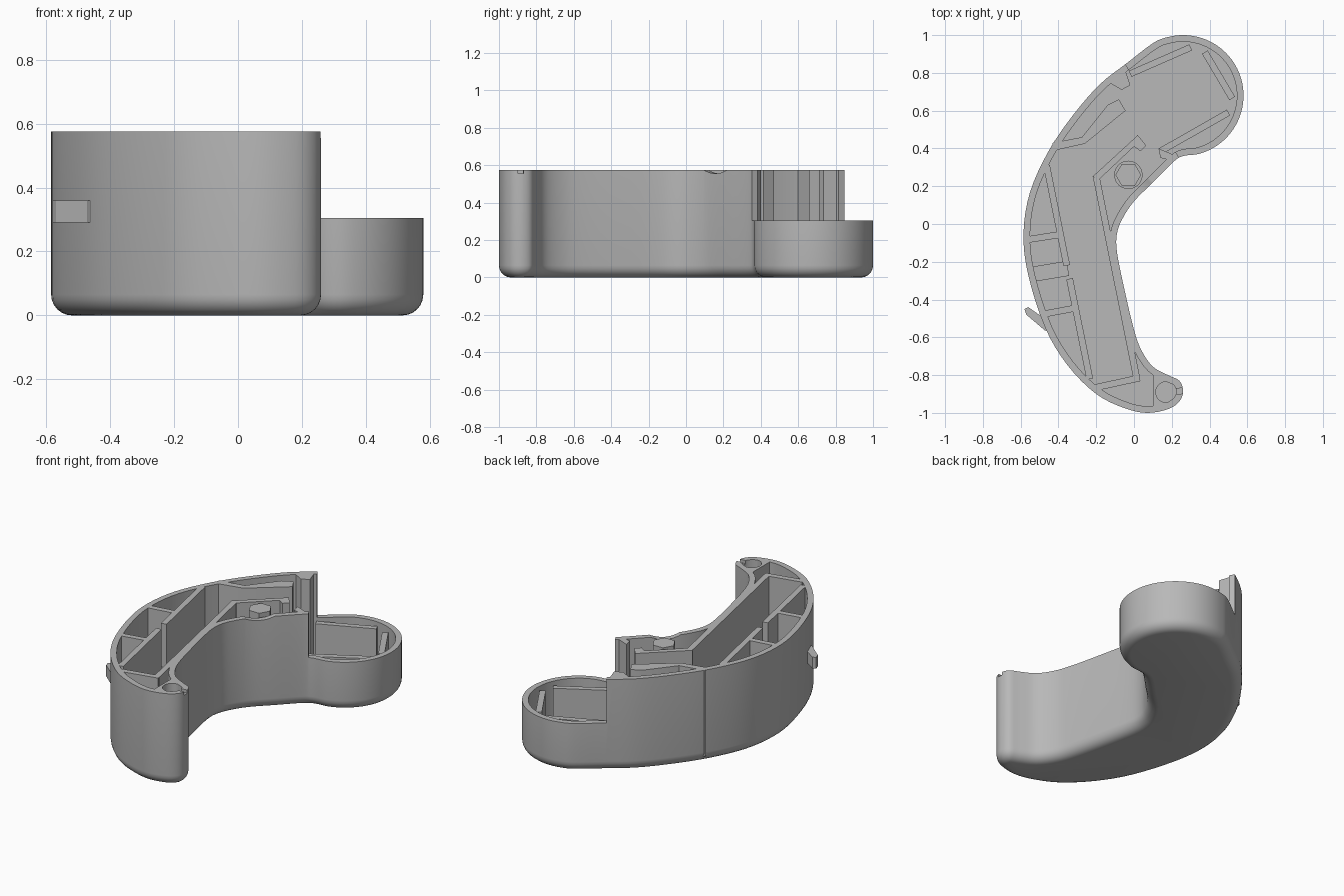
import bpy, bmesh, math
from mathutils import Vector

if "Cube" in bpy.data.objects:
    bpy.data.objects.remove(bpy.data.objects["Cube"])

TALL, LOW, FLOOR, WALL, FILLET = 0.575, 0.305, 0.05, 0.035, 0.065

grey = bpy.data.materials.new("plain_grey")
grey.use_nodes = True
grey.diffuse_color = (0.48, 0.48, 0.48, 1)
grey.node_tree.nodes["Principled BSDF"].inputs["Base Color"].default_value = grey.diffuse_color


def make(name, bm):
    bmesh.ops.recalc_face_normals(bm, faces=bm.faces)
    mesh = bpy.data.meshes.new(name)
    bm.to_mesh(mesh)
    bm.free()
    mesh.materials.append(grey)
    obj = bpy.data.objects.new(name, mesh)
    bpy.context.collection.objects.link(obj)
    return obj


def select(obj):
    bpy.ops.object.select_all(action="DESELECT")
    obj.select_set(True)
    bpy.context.view_layer.objects.active = obj


def loft(name, rings):
    """Closed solid through a stack of matching rings."""
    bm = bmesh.new()
    loops = [[bm.verts.new(p) for p in ring] for ring in rings]
    n = len(loops[0])
    for a, b in zip(loops, loops[1:]):
        for i in range(n):
            j = (i + 1) % n
            bm.faces.new((a[i], a[j], b[j], b[i]))
    bm.faces.new(loops[0][::-1])
    bm.faces.new(loops[-1])
    return make(name, bm)


def prism(name, pts, z0=0.04, z1=TALL):
    return loft(name, [[(x, y, z) for x, y in pts] for z in (z0, z1)])


def bar(name, p, q, width=WALL, z0=0.04, z1=TALL):
    p, q = Vector(p), Vector(q)
    s = (q - p).orthogonal().normalized() * width / 2
    return prism(name, [p + s, p - s, q - s, q + s], z0, z1)


def disc(name, x, y, r, z0, z1, sides=32):
    ring = [2 * math.pi * i / sides for i in range(sides)]
    return prism(name, [(x + r * math.cos(a), y + r * math.sin(a)) for a in ring], z0, z1)


def cut(obj, cutter, keep=False):
    select(obj)
    mod = obj.modifiers.new("cut", "BOOLEAN")
    mod.operation, mod.solver, mod.object = "DIFFERENCE", "EXACT", cutter
    bpy.ops.object.modifier_apply(modifier=mod.name)
    if not keep:
        bpy.data.objects.remove(cutter)


def spline(pts, steps=4):
    """Closed smooth curve through the points."""
    out, n = [], len(pts)
    for i in range(n):
        a, b, c, d = (Vector(pts[(i + k) % n]) for k in (-1, 0, 1, 2))
        for s in range(steps):
            t = s / steps
            out.append(0.5 * (2 * b + (c - a) * t + (2 * a - 5 * b + 4 * c - d) * t * t
                              + (3 * b - a - 3 * c + d) * t ** 3))
    return out


def inset(pts, dist, z):
    ring = []
    for i, p in enumerate(pts):
        t = (pts[(i + 1) % len(pts)] - pts[i - 1]).normalized()
        ring.append((p.x - t.y * dist, p.y + t.x * dist, z))
    return ring


# Outline: round head, long outer curve, small tail tip, inner curve
head = [(0.26 + 0.32 * math.cos(math.radians(a)), 0.68 + 0.32 * math.sin(math.radians(a)))
        for a in range(-90, 121, 15)]
outer = [(-0.04, 0.85), (-0.18, 0.74), (-0.32, 0.58), (-0.45, 0.39), (-0.55, 0.17), (-0.585, -0.05),
         (-0.56, -0.27), (-0.47, -0.55), (-0.35, -0.75), (-0.2, -0.9), (-0.05, -0.975), (0.07, -1)]
tail = [(0.18, -0.98), (0.24, -0.94), (0.26, -0.885), (0.24, -0.83), (0.18, -0.8)]
inner = [(0.1, -0.755), (0.04, -0.67), (0, -0.56), (-0.05, -0.35), (-0.09, -0.15),
         (-0.09, -0.05), (-0.06, 0.03), (0, 0.12), (0.1, 0.22), (0.21, 0.33)]
outline = spline(head + outer + tail + inner)

# Open tub with a rounded bottom edge
rings = []
for k in range(7):
    a = math.radians(15 * k)
    rings.append(inset(outline, FILLET * (1 - math.sin(a)), FILLET * (1 - math.cos(a))))
rings += [inset(outline, d, z) for d, z in ((0, TALL), (WALL, TALL), (WALL, FLOOR))]
shell = loft("shell", rings)

# Lowered head beyond the split line
cut(shell, prism("head_cutter", [(-0.19, 1.10), (0.33, 0.19), (1.2, 0.68), (0.68, 1.6)], LOW, 1))

# Shallow dip in the inner wall
dip = disc("dip_cutter", 0, 0, 0.2, -0.08, 0.08)
dip.rotation_euler = (math.pi / 2, 0, math.pi / 4)
dip.location = (0.04, 0.155, TALL + 0.18)
bpy.context.view_layer.update()
cut(shell, dip)

# Tail boss with a round socket and a slot to the outside
boss = prism("tail_boss", [(0.1, -0.775), (0.1, -0.965), (0.17, -0.955), (0.23, -0.925),
                           (0.24, -0.885), (0.225, -0.845), (0.17, -0.82)])
slot = bar("slot_cutter", (0.17, -0.89), (0.3, -0.88), 0.03, TALL - 0.02, 1)
cut(shell, slot, True)
cut(boss, slot)
cut(boss, disc("socket_cutter", 0.17, -0.89, 0.055, 0.46, 1))

# Long compartment walls
bar("outer_compartment_wall_upper", (-0.463, 0.31), (-0.356, -0.22))
bar("outer_compartment_wall_lower", (-0.341, -0.29), (-0.234, -0.82))
bar("inner_compartment_wall", (-0.2, 0.25), (0.015, -0.82))
bar("end_compartment_wall", (-0.2, -0.865), (0.03, -0.815))

# Cross ribs on the outer side
bar("cross_rib_upper", (-0.56, -0.082), (-0.385, -0.055))
bar("cross_rib_middle", (-0.53, -0.265), (-0.35, -0.235), 0.08, z1=LOW)
bar("cross_rib_lower", (-0.485, -0.478), (-0.32, -0.447))

# Angled guide walls and the thick ends beside the split
prism("outer_guide", [(-0.44, 0.385), (-0.26, 0.425), (-0.045, 0.6), (-0.08, 0.66),
                      (-0.14, 0.63), (-0.275, 0.46), (-0.43, 0.43)])
prism("inner_guide", [(-0.22, 0.25), (0.02, 0.47), (0.065, 0.415), (0.035, 0.385),
                      (0.0, 0.41), (-0.18, 0.24)])
prism("outer_end_block", [(-0.135, 0.75), (-0.065, 0.71), (-0.02, 0.735), (-0.045, 0.81)])
prism("inner_end_block", [(0.13, 0.4), (0.14, 0.35), (0.2, 0.335), (0.225, 0.36)])

# Round post with a hexagonal top
disc("post_base", -0.03, 0.26, 0.075, 0.04, 0.46)
disc("post_hex_top", -0.03, 0.26, 0.068, 0.45, TALL, 6)

# Head ribs
bar("head_rib_outer", (-0.02, 0.795), (0.3, 0.935), z1=LOW - 0.02)
bar("head_rib_inner", (0.14, 0.385), (0.5, 0.59), z1=LOW - 0.02)
bar("head_rib_end", (0.375, 0.91), (0.52, 0.665), z1=LOW - 0.02)

# Small hook on the outer side
prism("side_hook", [(-0.45, -0.56), (-0.47, -0.565), (-0.57, -0.48), (-0.58, -0.45),
                    (-0.56, -0.44), (-0.51, -0.475), (-0.47, -0.5)], 0.29, 0.36)

# Smooth curves, keep edges sharp
for obj in bpy.context.collection.objects:
    if obj.type == "MESH" and grey.name in obj.data.materials:
        select(obj)
        bpy.ops.object.shade_smooth_by_angle(angle=math.radians(30))
